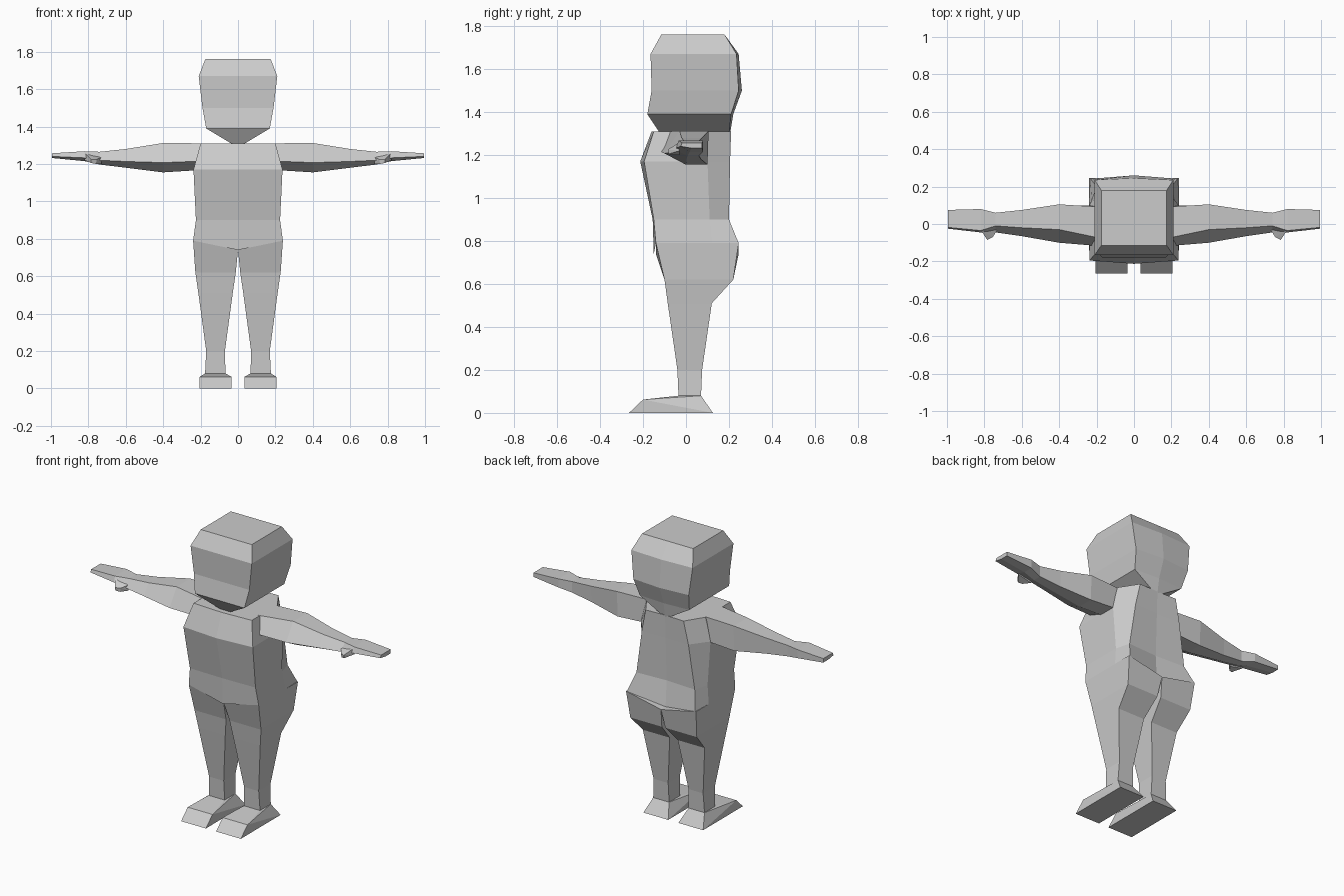
import bpy, bmesh

if "Cube" in bpy.data.objects:
    bpy.data.objects.remove(bpy.data.objects["Cube"])

skin = bpy.data.materials.new("plain grey")
skin.diffuse_color = (0.6, 0.6, 0.6, 1)
skin.use_nodes = True
skin.node_tree.nodes["Principled BSDF"].inputs["Base Color"].default_value = skin.diffuse_color


def finish(name, bm, mirror):
    bmesh.ops.recalc_face_normals(bm, faces=bm.faces)
    me = bpy.data.meshes.new(name)
    bm.to_mesh(me)
    bm.free()
    me.materials.append(skin)
    ob = bpy.data.objects.new(name, me)
    bpy.context.collection.objects.link(ob)
    if mirror:
        mod = ob.modifiers.new("mirror", 'MIRROR')
        mod.use_clip = False
        mod.use_mirror_merge = False
    return ob


def loft(name, rings, mirror=False):
    """Skin a list of equal-length point rings and cap both ends."""
    bm = bmesh.new()
    vs = [[bm.verts.new(p) for p in r] for r in rings]
    for a, b in zip(vs, vs[1:]):
        n = len(a)
        for i in range(n):
            j = (i + 1) % n
            bm.faces.new((a[i], a[j], b[j], b[i]))
    bm.faces.new(vs[0])
    bm.faces.new(vs[-1])
    return finish(name, bm, mirror)


def hull(name, points, mirror=True):
    bm = bmesh.new()
    for p in points:
        bm.verts.new(p)
    bmesh.ops.convex_hull(bm, input=bm.verts)
    bmesh.ops.dissolve_limit(bm, angle_limit=0.02, verts=bm.verts, edges=bm.edges)
    return finish(name, bm, mirror)


# Head: z, half width, front y, back corner y, back centre y
head = [(1.30, .02, -.12, .20, .205), (1.39, .17, -.18, .21, .22),
        (1.50, .19, -.16, .245, .26), (1.67, .21, -.165, .235, .245),
        (1.76, .175, -.115, .18, .18)]
loft("head", [[(-w, f, z), (w, f, z), (w, b, z), (0, c, z), (-w, b, z)]
              for z, w, f, b, c in head])

# Torso: z, centre drop, half width, front corner, front centre,
# side crease y, back corner x, back corner y, back centre y
torso = [(.79, .05, .24, -.14, -.15, .12, .235, .245, .20),
         (.90, 0, .225, -.15, -.155, .11, .20, .20, .19),
         (1.17, 0, .238, -.195, -.213, .10, .16, .205, .20),
         (1.31, 0, .20, -.15, -.16, .10, .13, .21, .205)]
loft("torso", [[(0, fc, z - d), (w, f, z), (w, s, z), (bx, b, z), (0, bc, z - d),
                (-bx, b, z), (-w, s, z), (-w, f, z)]
               for z, d, w, f, fc, s, bx, b, bc in torso])

# Legs: outer z, inner z, inner x, outer x, front y, back y
leg = [(.79, .74, 0, .24, -.14, .245), (.62, .62, .012, .228, -.10, .22),
       (.51, .51, .028, .212, -.085, .12), (.20, .20, .07, .17, -.04, .075),
       (.08, .08, .067, .176, -.035, .07)]
loft("leg", [[(i, f, zi), (o, f, z), (o, b, z), (i, b, zi)]
             for z, zi, i, o, f, b in leg], True)

# Feet: ankle, toe top and sole rows
hull("foot", [(x, y, z) for x0, x1, y, z in
              [(.067, .176, -.035, .08), (.067, .176, .07, .08),
               (.035, .205, -.20, .062), (.035, .205, -.265, 0),
               (.035, .205, .125, 0)] for x in (x0, x1)])

# Arms: x, top z, bottom z, top front y, top back y, bottom front y, bottom back y
arm = [(.16, 1.31, 1.17, -.08, .09, -.12, .10), (.40, 1.312, 1.155, -.03, .105, -.10, .10),
       (.60, 1.28, 1.18, -.02, .075, -.065, .07), (.74, 1.265, 1.197, -.01, .06, -.045, .06),
       (.82, 1.268, 1.215, -.035, .08, -.045, .08), (.995, 1.257, 1.232, -.018, .075, -.025, .075)]
loft("arm", [[(x, tf, t), (x, tb, t), (x, bb, b), (x, (bf + bb) / 2, b), (x, bf, (t + 2 * b) / 3)]
             for x, t, b, tf, tb, bf, bb in arm], True)

# Thumbs
hull("thumb", [(.73, -.03, 1.235), (.73, -.03, 1.20), (.82, -.03, 1.26), (.82, -.03, 1.22),
               (.755, -.07, 1.225), (.76, -.07, 1.20), (.785, -.085, 1.225), (.785, -.08, 1.205)])
